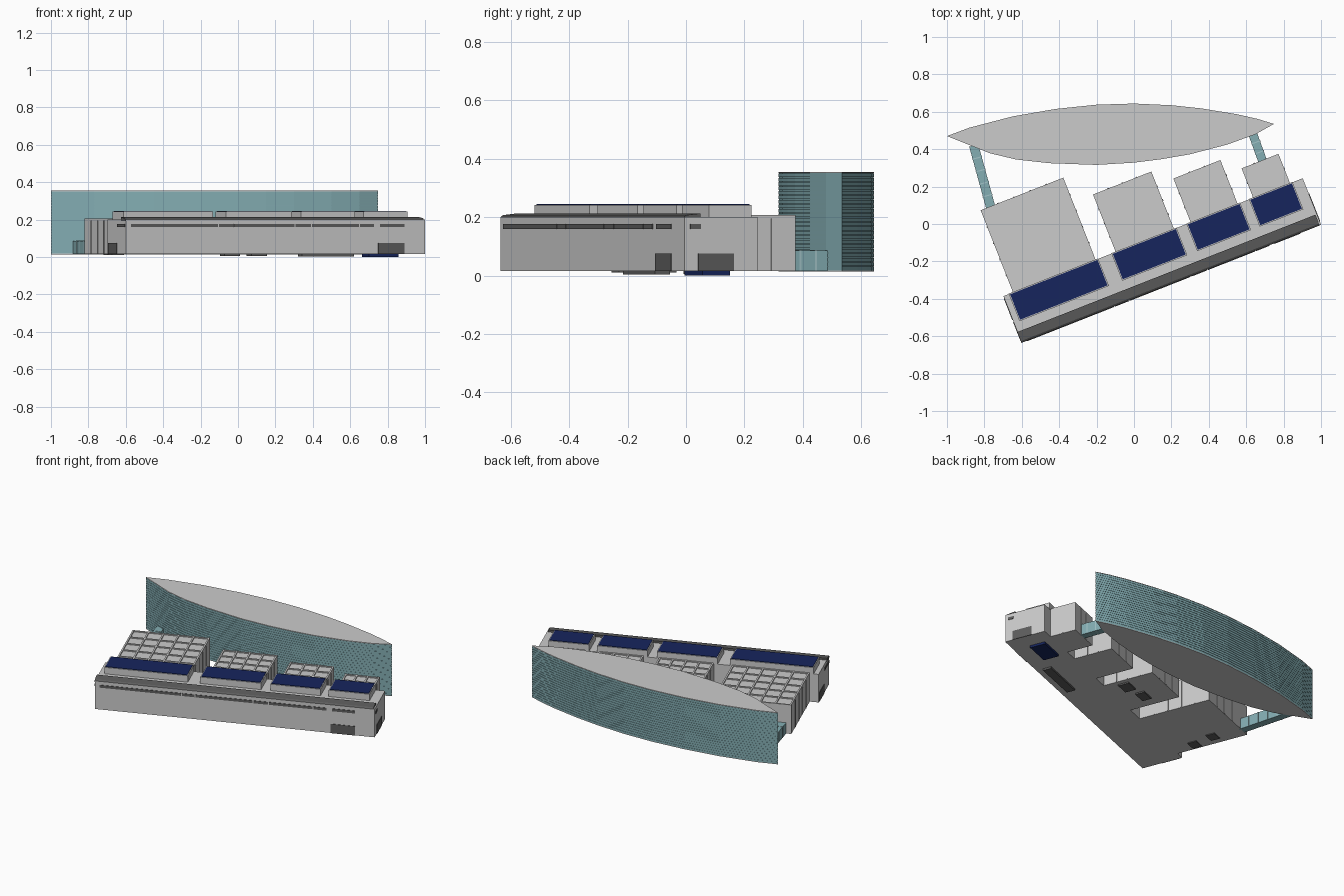
import bpy, bmesh, math
from mathutils import Matrix, Vector

if "Cube" in bpy.data.objects:
    bpy.data.objects.remove(bpy.data.objects["Cube"])

# Local frame of the angled block: u along its front, v to its back
ANG = math.atan2(0.63, 1.60)
FRAME = Matrix.Translation((-0.60, -0.635, 0)) @ Matrix.Rotation(ANG, 4, 'Z')


def material(name, col):
    m = bpy.data.materials.new(name)
    m.diffuse_color = (*col, 1)
    m.use_nodes = True
    m.node_tree.nodes["Principled BSDF"].inputs["Base Color"].default_value = m.diffuse_color
    return m


GLASS = material("teal_glass", (0.23, 0.42, 0.45))
PALE = material("pale_glass", (0.36, 0.54, 0.57))
NAVY = material("navy_panel", (0.008, 0.018, 0.11))
DARK = material("dark_grey", (0.11, 0.11, 0.11))


def finish(bm, name, mat=None):
    bmesh.ops.recalc_face_normals(bm, faces=bm.faces)
    me = bpy.data.meshes.new(name)
    bm.to_mesh(me)
    bm.free()
    ob = bpy.data.objects.new(name, me)
    bpy.context.collection.objects.link(ob)
    if mat:
        me.materials.append(mat)
    return ob


def boxes(name, items, mat=None, frame=FRAME):
    """One object from boxes given as (u0, u1, v0, v1, z0, z1)."""
    bm = bmesh.new()
    for u0, u1, v0, v1, z0, z1 in items:
        m = (frame @ Matrix.Translation(((u0 + u1) / 2, (v0 + v1) / 2, (z0 + z1) / 2))
             @ Matrix.Diagonal((u1 - u0, v1 - v0, z1 - z0, 1)))
        bmesh.ops.create_cube(bm, size=1, matrix=m)
    return finish(bm, name, mat)


def prism(bm, pts, z0, z1):
    f = bm.faces.new([bm.verts.new((x, y, z0)) for x, y in pts])
    top = bmesh.ops.extrude_face_region(bm, geom=[f], use_keep_orig=True)
    bmesh.ops.translate(bm, vec=(0, 0, z1 - z0),
                        verts=[v for v in top["geom"] if isinstance(v, bmesh.types.BMVert)])


# Long front hall
L, D, Z0, Z1 = 1.72, 0.268, 0.015, 0.20
boxes("front_hall", [(0, L, 0, D, Z0, Z1)])

# Dark sloping strip along the front roof edge
bm = bmesh.new()
prof = [(0, 0.193), (0.062, 0.193), (0.062, 0.213), (0.010, 0.207), (0, 0.200)]
ends = [[bm.verts.new(FRAME @ Vector((u, v, z))) for v, z in prof] for u in (-0.002, L - 0.008)]
bm.faces.new(ends[0])
bm.faces.new(ends[1])
for i in range(5):
    j = (i + 1) % 5
    bm.faces.new((ends[0][i], ends[0][j], ends[1][j], ends[1][i]))
finish(bm, "roof_edge_strip", DARK)

# Four rear wings with beam grids, and the solar housings in front of them
wings = [(0.055, 0.530, 0.740, 5, 5), (0.645, 0.980, 0.598, 4, 4),
         (1.076, 1.346, 0.520, 3, 3), (1.435, 1.647, 0.437, 3, 2)]
for n, (u0, u1, v1, nu, nv) in enumerate(wings, 1):
    v0, b = D, 0.005
    boxes(f"wing_{n}", [(u0, u1, v0, v1, Z0, Z1)])
    us = [u0 + b + (u1 - u0 - 2 * b) * i / nu for i in range(nu + 1)]
    vs = [v0 + b + (v1 - v0 - 2 * b) * i / nv for i in range(nv + 1)]
    boxes(f"wing_roof_grid_{n}",
          [(u - b, u + b, v0, v1, Z1 - 0.002, 0.207) for u in us] +
          [(u0, u1, v - b, v + b, Z1 - 0.002, 0.206) for v in vs])
    # Wall pilasters on both sides and the back
    boxes(f"wing_pilasters_{n}",
          [(u - b, u + b, v0 + 0.02, v1 + 0.003, Z0 + 0.002, Z1 - 0.004) for u in us[1:-1]] +
          [(u0 - 0.003, u1 + 0.003, v - b, v + b, Z0 + 0.002, Z1 - 0.004) for v in vs[1:-1]])
    p0, p1 = u0 - 0.018, u1 + 0.009
    boxes(f"solar_housing_{n}", [(p0 - 0.006, p1 + 0.006, 0.112, 0.270, Z1 - 0.002, 0.242)])
    boxes(f"solar_panel_{n}", [(p0, p1, 0.118, 0.264, 0.240, 0.245)], NAVY)

# Window bands and doors on the front and the two ends
w = 0.003
cuts = [0.03, 0.535, 0.62, 0.975, 1.07, 1.345, 1.43]
bands = [(a, c - 0.006, -w, w, 0.16, 0.177) for a, c in zip(cuts, cuts[1:])]
bands += [(1.46, 1.60, -w, w, 0.16, 0.177), (-w, w, 0.01, 0.12, 0.16, 0.177),
          (L - w, L + w, 0.02, 0.06, 0.16, 0.177)]
boxes("window_bands", bands, DARK)
boxes("doors", [(1.45, 1.60, -w, w, Z0, 0.075), (-w, w, 0.13, 0.255, Z0, 0.075),
                (L - w, L + w, 0.05, 0.18, Z0, 0.075)], DARK)

# Small slabs below the floor
boxes("foundation_slabs", [(1.03, 1.33, 0.045, 0.10, 0.003, 0.016),
                           (0.86, 0.95, 0.35, 0.42, 0.006, 0.016),
                           (0.72, 0.81, 0.39, 0.45, 0.006, 0.016),
                           (0.10, 0.17, 0.52, 0.58, 0.010, 0.016),
                           (0.04 + 0.03, 0.14, 0.38, 0.44, 0.010, 0.016)], DARK)
boxes("foundation_navy_slab", [(1.44, 1.61, 0.11, 0.21, 0.0, 0.016)], NAVY)

# Lens-shaped tower with floor bands
back = [(-1, .47), (-.88, .515), (-.65, .575), (-.42, .615), (-.2, .638), (0, .644),
        (.2, .635), (.36, .618), (.55, .587), (.66, .562), (.748, .535)]
front = [(.65, .48), (.5, .425), (.3, .373), (.15, .347), (0, .328), (-.2, .316),
         (-.45, .325), (-.63, .345), (-.77, .378), (-.9, .43)]
outline = back + front
c = Vector((-0.125, 0.48))
inner = [(c.x + (x - c.x) * 0.997, c.y + (y - c.y) * 0.985) for x, y in outline]
bm = bmesh.new()
prism(bm, inner, 0.017, 0.352)
finish(bm, "lens_tower_core", GLASS)
bm = bmesh.new()
floors = 22
step = (0.352 - 0.017) / floors
for i in range(floors):
    z = 0.018 + i * step
    prism(bm, outline, z, z + step * 0.8)
finish(bm, "lens_tower_floor_bands", GLASS)
bm = bmesh.new()
prism(bm, outline, 0.351, 0.355)
prism(bm, outline, 0.014, 0.018)
finish(bm, "lens_roof_and_base")

# Glazed link corridors between tower and wings
for name, a, e, wid, bays in (("left_link", (-0.765, 0.085), (-0.857, 0.42), 0.05, 5),
                              ("right_link", (0.69, 0.33), (0.632, 0.49), 0.047, 3)):
    a, e = Vector(a), Vector(e)
    d = e - a
    fr = Matrix.Translation((a.x, a.y, 0)) @ Matrix.Rotation(math.atan2(d.y, d.x), 4, 'Z')
    h, ln = wid / 2, d.length
    boxes(name, [(0, ln, -h, h, Z0, 0.086)], GLASS, fr)
    boxes(name + "_frames", [(ln * i / bays - .003, ln * i / bays + .003, -h - .002, h + .002,
                              Z0, 0.088) for i in range(1, bays)], PALE, fr)
